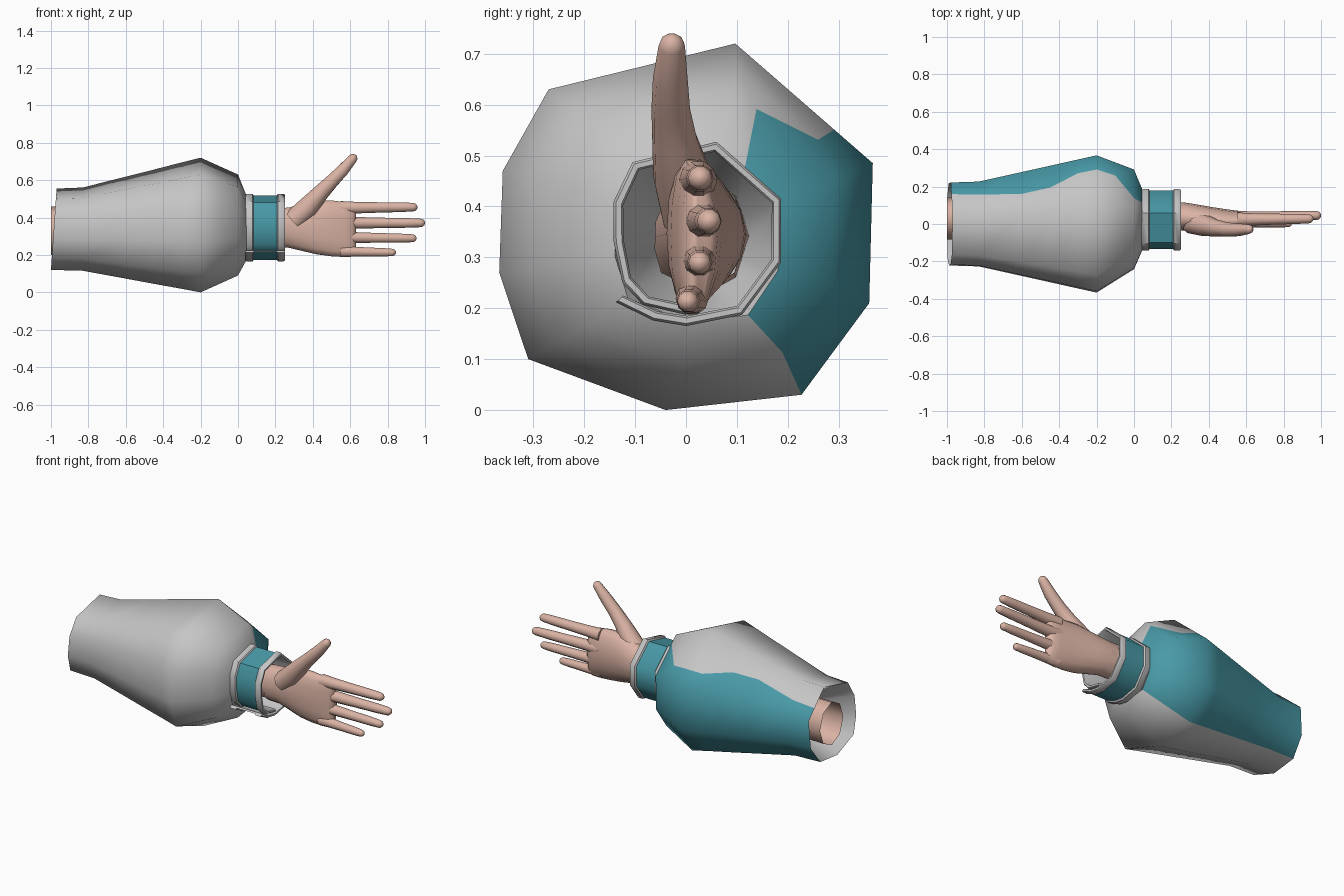
import bpy, bmesh, math
from mathutils import Vector

if "Cube" in bpy.data.objects:
    bpy.data.objects.remove(bpy.data.objects["Cube"])


def material(name, rgb):
    m = bpy.data.materials.new(name)
    m.diffuse_color = (*rgb, 1)
    m.use_nodes = True
    m.node_tree.nodes["Principled BSDF"].inputs["Base Color"].default_value = m.diffuse_color
    return m


GREY = material("light grey cloth", (0.56, 0.56, 0.56))
TEAL = material("teal cloth", (0.065, 0.32, 0.385))
SKIN = material("skin", (0.70, 0.45, 0.37))


def loft(name, rings, mats, closed=True, cap_start=False, cap_end=False,
         rule=None, angle=60, flip=False):
    """Bridge a list of equal-length point rings; rule(i, k) picks the material."""
    bm = bmesh.new()
    rows = [[bm.verts.new(p) for p in r] for r in rings]
    n = len(rows[0])
    for i in range(len(rows) - 1):
        for k in range(n if closed else n - 1):
            j = (k + 1) % n
            f = bm.faces.new((rows[i][k], rows[i][j], rows[i + 1][j], rows[i + 1][k]))
            if rule:
                f.material_index = rule(i, k)
    if cap_start:
        bm.faces.new(rows[0])
    if cap_end:
        bm.faces.new(rows[-1])
    bmesh.ops.recalc_face_normals(bm, faces=bm.faces[:])
    if flip:
        bmesh.ops.reverse_faces(bm, faces=bm.faces[:])
    me = bpy.data.meshes.new(name)
    bm.to_mesh(me)
    bm.free()
    for m in mats:
        me.materials.append(m)
    ob = bpy.data.objects.new(name, me)
    bpy.context.collection.objects.link(ob)
    bpy.ops.object.select_all(action='DESELECT')
    ob.select_set(True)
    bpy.context.view_layer.objects.active = ob
    bpy.ops.object.shade_smooth_by_angle(angle=math.radians(angle))
    return ob


# Nine-sided sleeve section (y, z about the section centre)
SECTION = [(-0.27, 0.27), (0.097, 0.36), (0.367, 0.125), (0.36, -0.15), (0.227, -0.33),
           (-0.04, -0.36), (-0.31, -0.26), (-0.367, -0.09), (-0.36, 0.11)]


def section(x, yc, zc, sy, sz, t, slant=0.0):
    # t places an extra point on the upper edge, where the teal panel begins
    a, b = Vector(SECTION[1]), Vector(SECTION[2])
    pts = SECTION[:2] + [tuple(a.lerp(b, t))] + SECTION[2:]
    return [(x + slant * z * sz, yc + y * sy, zc + z * sz) for y, z in pts]


# Sleeve, outside
END = (-0.985, 0, 0.3375, 0.604, 0.604, 0.62, 0.069)
NECK = (0.045, 0.022, 0.345, 0.44, 0.48, 0.42)
sleeve = [END,
          (-0.83, 0, 0.338, 0.618, 0.618, 0.58),
          (-0.6, 0, 0.346, 0.757, 0.757, 0.43),
          (-0.45, 0, 0.351, 0.848, 0.848, 0.49),
          (-0.3, 0, 0.357, 0.939, 0.939, 0.71),
          (-0.2, 0, 0.36, 1, 1, 0.72),
          (-0.1, 0.0125, 0.36, 0.863, 0.875, 0.70),
          (0.0, 0.025, 0.36, 0.726, 0.75, 0.22),
          NECK]
loft("sleeve", [section(*s) for s in sleeve], [GREY, TEAL],
     rule=lambda i, k: 1 if k in (2, 3, 4) else 0, angle=75)

# Grey linings folding in towards the arm at each opening
loft("sleeve_end_lining", [section(*END), section(-0.78, 0.03, 0.33, 0.27, 0.31, 0.6)],
     [GREY], angle=75, flip=True)
loft("sleeve_neck_lining", [section(*NECK), section(-0.15, 0.02, 0.34, 0.22, 0.27, 0.42)],
     [GREY], angle=75, flip=True)

# Cuff: a band with raised rims wrapped round the wrist, its ends overlapping
WRAP = [(-0.138, 0.212), (-0.065, 0.176), (0.0, 0.165), (0.11, 0.187), (0.187, 0.29),
        (0.187, 0.415), (0.06, 0.527), (-0.105, 0.487), (-0.142, 0.41), (-0.142, 0.33),
        (-0.125, 0.25), (-0.085, 0.207), (0.0, 0.187)]
PROFILE = [(0.04, 0.004), (0.05, 0), (0.078, 0), (0.084, 0.009), (0.208, 0.009), (0.214, 0),
           (0.242, 0), (0.25, 0.005), (0.25, 0.016), (0.242, 0.02), (0.045, 0.02)]
centre = Vector((0.022, 0.345))
cuff = []
for p in WRAP:
    v = Vector(p)
    inward = (centre - v).normalized()
    cuff.append([(x, *(v + inward * d)) for x, d in PROFILE])
loft("cuff", cuff, [GREY, TEAL], cap_start=True, cap_end=True,
     rule=lambda i, k: 1 if k == 3 else 0, angle=50)


def ellipse(x, yc, zc, ry, rz, n=14, bend=0.0):
    ring = []
    for k in range(n):
        a = 2 * math.pi * k / n
        z = rz * math.sin(a)
        ring.append((x, yc + ry * math.cos(a) - bend * z * z, zc + z))
    return ring


# Forearm, open at the elbow end
loft("forearm", [ellipse(*s, n=8) for s in [
    (-1.0, 0.03, 0.33, 0.112, 0.13), (-0.5, 0.03, 0.335, 0.105, 0.125),
    (0.1, 0.038, 0.345, 0.08, 0.108), (0.25, 0.04, 0.345, 0.078, 0.106)]], [SKIN])

# Palm
loft("palm", [ellipse(*s, bend=0.6) for s in [
    (0.2, 0.04, 0.345, 0.078, 0.106), (0.27, 0.04, 0.346, 0.075, 0.11),
    (0.34, 0.034, 0.347, 0.07, 0.128), (0.42, 0.026, 0.348, 0.064, 0.148),
    (0.50, 0.024, 0.342, 0.054, 0.153), (0.57, 0.026, 0.336, 0.043, 0.151),
    (0.61, 0.028, 0.335, 0.034, 0.148), (0.632, 0.03, 0.335, 0.018, 0.135)]],
    [SKIN], cap_end=True, angle=80)


def digit(name, path, radii, n=10):
    """Round tube through path with a domed tip at the last point."""
    pts = [Vector(p) for p in path]
    tip, r = pts[-1], radii[-1]
    d = (tip - pts[-2]).normalized()
    pts = pts[:-1] + [tip - d * r * f for f in (1.0, 0.5, 0.14, 0.0)]
    radii = radii[:-1] + [r, r * 0.86, r * 0.5, r * 0.12]
    rings = []
    for i, p in enumerate(pts):
        t = pts[min(i + 1, len(pts) - 1)] - pts[max(i - 1, 0)]
        q = t.to_track_quat('X', 'Z')
        rings.append([p + q @ Vector((0, radii[i] * math.cos(2 * math.pi * k / n),
                                      radii[i] * math.sin(2 * math.pi * k / n)))
                      for k in range(n)])
    loft(name, rings, [SKIN], cap_start=True, cap_end=True, angle=80)


# Fingers: name, height at knuckle and tip, depth at knuckle and tip, tip x, radius
for name, z0, z1, y0, y1, x1, r in [
        ("index_finger", 0.452, 0.456, 0.024, 0.028, 0.96, 0.029),
        ("middle_finger", 0.372, 0.371, 0.032, 0.046, 1.0, 0.029),
        ("ring_finger", 0.294, 0.289, 0.026, 0.027, 0.955, 0.027),
        ("little_finger", 0.219, 0.213, 0.012, 0.003, 0.845, 0.025)]:
    a, b = Vector((0.55, y0, z0)), Vector((x1, y1, z1))
    digit(name, [a, a.lerp(b, 0.2), a.lerp(b, 0.5), a.lerp(b, 0.78), b],
          [r * 1.3, r * 1.12, r, r * 0.93, r * 0.82])

# Thumb
digit("thumb", [(0.30, 0.01, 0.385), (0.38, -0.008, 0.46), (0.44, -0.022, 0.53),
                (0.50, -0.03, 0.592), (0.56, -0.031, 0.653), (0.63, -0.027, 0.735)],
      [0.06, 0.058, 0.045, 0.038, 0.034, 0.026])
